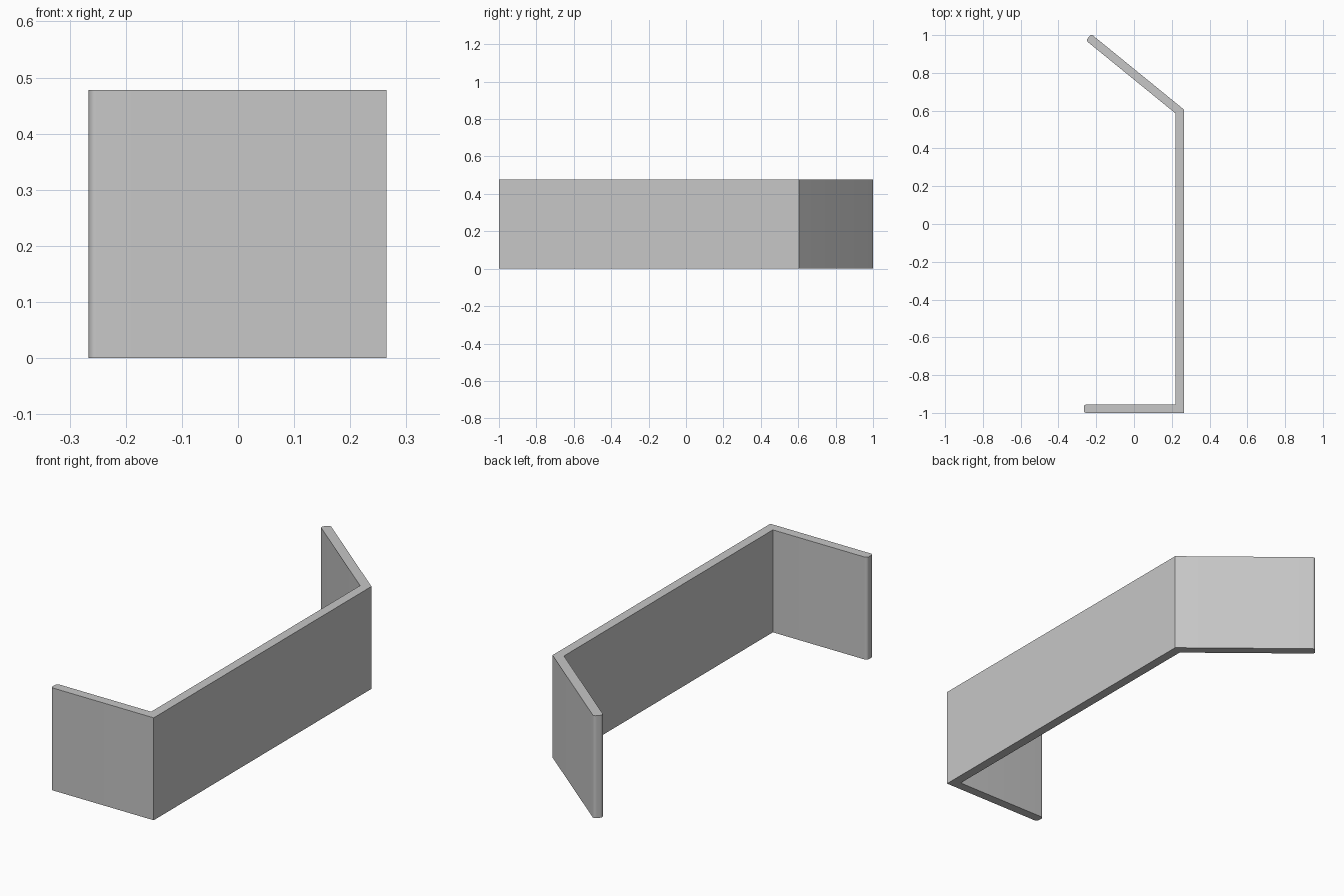
import bpy
import bmesh
import math
from mathutils import Vector

cube = bpy.data.objects.get("Cube")
if cube:
    bpy.data.objects.remove(cube, do_unlink=True)

HEIGHT = 0.478
HALF = 0.022      # half of the wall thickness
ROUND = 0.0135    # radius of the rounded end corners
STEPS = 8

grey = bpy.data.materials.new("light_grey")
grey.use_nodes = True
colour = (0.57, 0.57, 0.57, 1)
grey.diffuse_color = colour
grey.node_tree.nodes["Principled BSDF"].inputs["Base Color"].default_value = colour

# Centre line of the wall, seen from above
path = [Vector(p) for p in ((-0.2525, -0.978), (0.243, -0.978),
                            (0.243, 0.595), (-0.23, 0.98))]


def side(a, b):
    """Unit vector to the right of the direction from a to b."""
    d = (b - a).normalized()
    return Vector((d.y, -d.x))


def mitre(i):
    """Offset from a centre line bend to its outer corner."""
    n1, n2 = side(path[i - 1], path[i]), side(path[i], path[i + 1])
    return (n1 + n2) * HALF / (1 + n1.dot(n2))


def end_cap(tip, before):
    """Rounded end, going from the right side to the left side."""
    n = side(before, tip)
    d = (tip - before).normalized()
    points = []
    for sign in (1, -1):
        centre = tip + n * sign * (HALF - ROUND)
        for k in range(STEPS + 1):
            a = math.pi / 2 * (k / STEPS + (0 if sign > 0 else 1))
            points.append(centre + (n * math.cos(a) + d * math.sin(a)) * ROUND)
    return points


# Closed outline: outer corners, far end, inner corners, near end
outline = [path[i] + mitre(i) for i in (1, 2)]
outline += end_cap(path[3], path[2])
outline += [path[i] - mitre(i) for i in (2, 1)]
outline += end_cap(path[0], path[1])

# Raise the outline into the bent wall
bm = bmesh.new()
base = bm.faces.new([bm.verts.new((p.x, p.y, 0)) for p in outline])
top = bmesh.ops.extrude_face_region(bm, geom=[base], use_keep_orig=True)
bmesh.ops.translate(bm, vec=(0, 0, HEIGHT),
                    verts=[v for v in top["geom"] if isinstance(v, bmesh.types.BMVert)])
bmesh.ops.recalc_face_normals(bm, faces=bm.faces)
mesh = bpy.data.meshes.new("bent_wall")
bm.to_mesh(mesh)
bm.free()
mesh.materials.append(grey)

wall = bpy.data.objects.new("bent_wall", mesh)
bpy.context.collection.objects.link(wall)
bpy.ops.object.select_all(action="DESELECT")
wall.select_set(True)
bpy.context.view_layer.objects.active = wall
bpy.ops.object.shade_smooth_by_angle(angle=math.radians(30))
